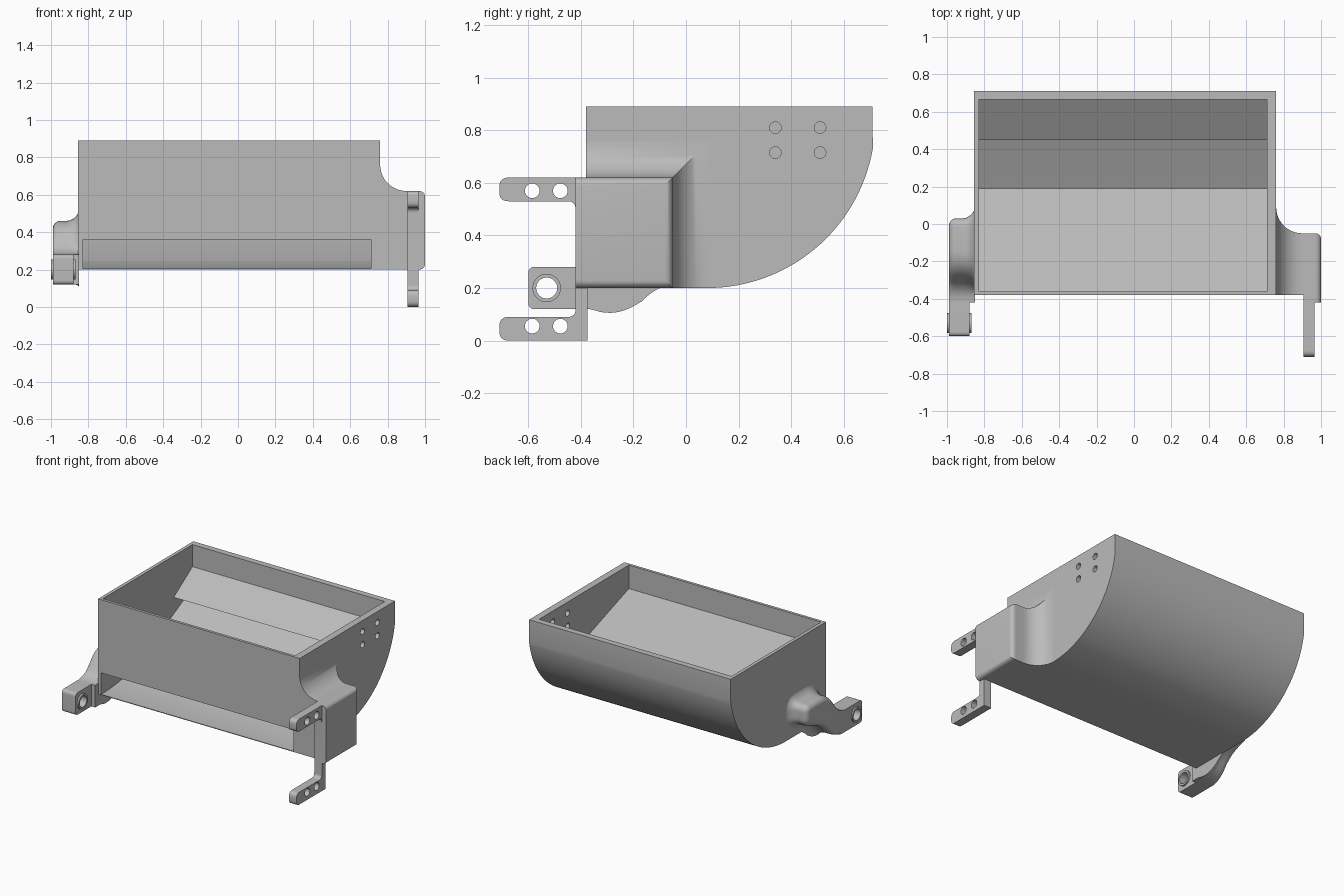
import bpy
import bmesh
from math import sin, cos, pi, radians, sqrt
from mathutils import Vector

cube = bpy.data.objects.get("Cube")
if cube:
    bpy.data.objects.remove(cube, do_unlink=True)

grey = bpy.data.materials.new("plain grey")
grey.use_nodes = True
colour = (0.5, 0.5, 0.5, 1)
grey.diffuse_color = colour
grey.node_tree.nodes["Principled BSDF"].inputs["Base Color"].default_value = colour


def loft(name, rings):
    """Skin a closed solid over rings of (x, y, z) points."""
    bm = bmesh.new()
    loops = [[bm.verts.new(p) for p in ring] for ring in rings]
    n = len(loops[0])
    for a, b in zip(loops, loops[1:]):
        for i in range(n):
            j = (i + 1) % n
            bm.faces.new((a[i], a[j], b[j], b[i]))
    bm.faces.new(loops[0])
    bm.faces.new(loops[-1])
    bmesh.ops.recalc_face_normals(bm, faces=bm.faces)
    mesh = bpy.data.meshes.new(name)
    bm.to_mesh(mesh)
    bm.free()
    mesh.materials.append(grey)
    obj = bpy.data.objects.new(name, mesh)
    bpy.context.collection.objects.link(obj)
    return obj


def activate(obj):
    bpy.ops.object.select_all(action="DESELECT")
    obj.select_set(True)
    bpy.context.view_layer.objects.active = obj


def smooth(obj):
    activate(obj)
    bpy.ops.object.shade_smooth_by_angle(angle=radians(30))


def prism(name, profile, x0, x1):
    return loft(name, [[(x, y, z) for y, z in profile] for x in (x0, x1)])


def rod(name, x0, x1, y, z, r):
    ring = [(y + r * cos(2 * pi * i / 32), z + r * sin(2 * pi * i / 32)) for i in range(32)]
    return prism(name, ring, x0, x1)


def drill(obj, holes, r, x0, x1):
    """Cut round holes through obj along x."""
    for y, z in holes:
        cutter = rod("hole_cutter", x0, x1, y, z, r)
        cutter.hide_render = True
        mod = obj.modifiers.new("hole", "BOOLEAN")
        mod.operation = "DIFFERENCE"
        mod.object = cutter
        activate(obj)
        bpy.ops.object.modifier_apply(modifier=mod.name)
        bpy.data.objects.remove(cutter, do_unlink=True)


def rounded(corners, steps=8):
    """Turn (y, z, radius) corners into a profile with curved corners."""
    out = []
    n = len(corners)
    for i, (y, z, r) in enumerate(corners):
        p = Vector((y, z))
        if r == 0:
            out.append(p)
            continue
        a = p + (Vector(corners[i - 1][:2]) - p).normalized() * r
        b = p + (Vector(corners[(i + 1) % n][:2]) - p).normalized() * r
        for k in range(steps + 1):
            t = k / steps
            out.append(a * (1 - t) ** 2 + p * 2 * t * (1 - t) + b * t * t)
    return out


# Bin: curved back and floor, with the sloping lip and inner chute
cy, cz, radius = 0.08, 0.84, 0.64
end = pi / 2 - 0.172
arc = [(cy + radius * sin(end * i / 32), cz - radius * cos(end * i / 32)) for i in range(33)]
outer = [(-0.38, 0.2)] + arc + [(0.71, 0.89)]
chute = rounded([(0.57, 0.53, 0), (0.06, 0.275, 0.24), (-0.15, 0.207, 0.2), (-0.38, 0.205, 0)])
smooth(prism("curved_shell", outer + [(0.665, 0.89), (0.665, 0.73), (0.45, 0.59)] + chute,
             -0.83, 0.71))

# Bin: front wall with its inner sloping baffle, open underneath
prism("front_wall", [(-0.38, 0.89), (-0.38, 0.36), (-0.36, 0.36), (-0.36, 0.695),
                     (0.19, 0.505), (0.19, 0.53), (-0.36, 0.72), (-0.36, 0.89)], -0.83, 0.71)

# Bin: end walls
side = outer + [(-0.38, 0.89)]
smooth(prism("right_wall", side, -0.855, -0.83))
left_wall = prism("left_wall", side, 0.71, 0.76)
drill(left_wall, [(y, z) for y in (0.34, 0.51) for z in (0.715, 0.81)], 0.022, 0.6, 0.9)
smooth(left_wall)

# Left mount block, flared into the wall and rounded outside
sections = []
for i in range(13):
    a = pi / 2 * i / 12
    sections.append((0.9 - 0.14 * cos(a), 0.14 * (1 - sin(a)), 0, -0.38))
sections += [(0.965, 0, 0, -0.38), (0.965, 0, 0, -0.42)]
for i in range(7):
    a = pi / 2 * i / 6
    inset = 0.03 * (1 - cos(a))
    sections.append((0.97 + 0.03 * sin(a), -inset, inset, -0.42))
smooth(loft("left_mount_block", [
    [(x, front, 0.2 + low), (x, -0.05 + o, 0.2 + low), (x, -0.05 + o, 0.62 + o),
     (x, front, 0.62 + o)] for x, o, low, front in sections]))

# Left bracket: upright bar with two drilled prongs
bracket = prism("left_bracket", rounded([
    (-0.375, 0, 0), (-0.375, 0.62, 0), (-0.71, 0.62, 0.035), (-0.71, 0.53, 0.035),
    (-0.42, 0.53, 0.03), (-0.42, 0.09, 0.03), (-0.71, 0.09, 0.035), (-0.71, 0, 0.035)]),
    0.905, 0.965)
drill(bracket, [(y, z) for y in (-0.585, -0.478) for z in (0.055, 0.57)], 0.028, 0.8, 1.1)
smooth(bracket)

# Right arm: swept-down strap, flared into the wall
strap = rounded([(-0.42, 0.28, 0), (-0.42, 0.12, 0), (-0.29, 0.12, 0.08), (-0.17, 0.25, 0.07),
                 (0.03, 0.32, 0.05), (0.03, 0.46, 0.05), (-0.23, 0.46, 0.09),
                 (-0.35, 0.28, 0.07)])


def swell(x, amount):
    ring = []
    for i, p in enumerate(strap):
        t = (strap[(i + 1) % len(strap)] - strap[i - 1]).normalized()
        weight = min(max((p.x + 0.36) / 0.14, 0), 1) * amount
        ring.append((x, p.x + t.y * weight, p.y - t.x * weight))
    return ring


rings = []
for i in range(9):
    a = pi / 2 * i / 8
    rings.append(swell(-0.92 + 0.07 * cos(a), 0.07 * (1 - sin(a))))
for i in range(9):
    a = pi / 2 * i / 8
    rings.append(swell(-0.95 - 0.04 * sin(a), -0.04 * (1 - cos(a))))
smooth(loft("right_arm", rings))

# Right pivot: lug with a raised, bored bushing
lug = prism("right_pivot_lug", rounded([(-0.6, 0.12, 0.025), (-0.4, 0.12, 0),
                                        (-0.4, 0.28, 0), (-0.6, 0.28, 0.025)]), -0.99, -0.88)
bushing = rod("right_pivot_bushing", -1, -0.868, -0.53, 0.2, 0.054)
drill(lug, [(-0.53, 0.2)], 0.05, -1.1, -0.8)
drill(bushing, [(-0.53, 0.2)], 0.04, -1.1, -0.8)
smooth(lug)
smooth(bushing)
